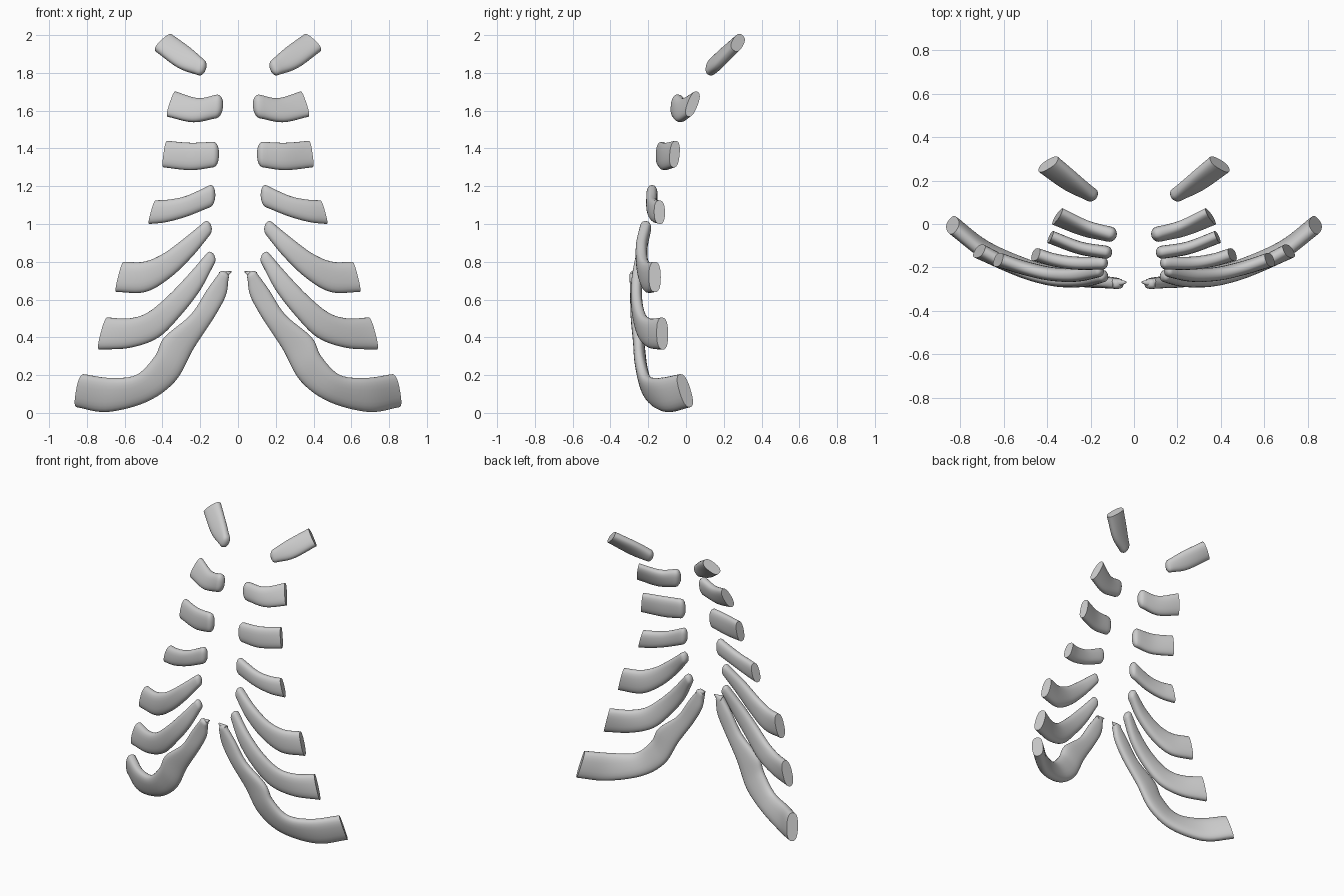
import bpy, bmesh, math
from mathutils import Vector

SIDES = 24        # points around each cross-section
STEPS = 6         # rings between neighbouring stations
SQUARENESS = 0.8  # below one gives a slightly boxy ellipse

default_cube = bpy.data.objects.get("Cube")
if default_cube:
    bpy.data.objects.remove(default_cube, do_unlink=True)

cartilage = bpy.data.materials.new("pale_grey_cartilage")
cartilage.use_nodes = True
grey = (0.6, 0.6, 0.6, 1)
cartilage.diffuse_color = grey
cartilage.node_tree.nodes["Principled BSDF"].inputs["Base Color"].default_value = grey


def spline(points, u):
    """Catmull-Rom position along a list of points, u from zero to one."""
    last = len(points) - 1
    i = min(int(u * last), last - 1)
    f = u * last - i
    b, c = points[i], points[i + 1]
    a = points[i - 1] if i > 0 else b * 2 - c
    d = points[i + 2] if i + 2 <= last else c * 2 - b
    return (b * 2 + (c - a) * f + (a * 2 - b * 5 + c * 4 - d) * f ** 2
            + (b * 3 - a - c * 3 + d) * f ** 3) / 2


def power(value):
    return math.copysign(abs(value) ** SQUARENESS, value)


def add_ring(bm, centre, up, side):
    ring = []
    for k in range(SIDES):
        angle = math.tau * k / SIDES
        ring.append(bm.verts.new(centre + up * power(math.cos(angle))
                                 + side * power(math.sin(angle))))
    return ring


def rib(name, stations, inner_thick, outer_thick, lean):
    """Sweep a flattened bar from its rounded inner end to its cut outer end.

    Each station holds the upper edge x, z, the lower edge x, z and the depth y.
    """
    centres, ups = [], []
    for i, (top_x, top_z, low_x, low_z, y) in enumerate(stations):
        u = i / (len(stations) - 1)
        rise = (top_z - low_z) / 2
        centres.append(Vector(((top_x + low_x) / 2, y, (top_z + low_z) / 2)))
        ups.append(Vector(((top_x - low_x) / 2, rise * lean * (0.3 + 0.7 * u), rise)))

    bm = bmesh.new()
    rings = []
    count = (len(stations) - 1) * STEPS
    for i in range(count + 1):
        u = i / count
        centre, up = spline(centres, u), spline(ups, u)
        ahead = spline(centres, min(u + 0.01, 1))
        behind = spline(centres, max(u - 0.01, 0))
        along = (ahead - behind).normalized()
        thick = inner_thick + (outer_thick - inner_thick) * u
        side = along.cross(up).normalized() * thick
        if i == 0:
            # rounded inner end
            for degrees in (80, 60, 40, 20):
                a = math.radians(degrees)
                rings.append(add_ring(bm, centre - along * thick * math.sin(a),
                                      up * math.cos(a), side * math.cos(a)))
        rings.append(add_ring(bm, centre, up, side))

    for first, second in zip(rings, rings[1:]):
        for k in range(SIDES):
            n = (k + 1) % SIDES
            bm.faces.new((first[k], first[n], second[n], second[k]))
    bm.faces.new(rings[0])
    bm.faces.new(rings[-1])
    bmesh.ops.recalc_face_normals(bm, faces=bm.faces[:])

    mesh = bpy.data.meshes.new(name)
    bm.to_mesh(mesh)
    bm.free()
    mesh.materials.append(cartilage)
    obj = bpy.data.objects.new(name, mesh)
    bpy.context.collection.objects.link(obj)

    # smooth body with a crisp rim at the cut end
    bpy.ops.object.select_all(action='DESELECT')
    obj.select_set(True)
    bpy.context.view_layer.objects.active = obj
    bpy.ops.object.shade_smooth_by_angle(angle=math.radians(45))

    # matching part on the other side
    mirror = obj.modifiers.new("other_side", 'MIRROR')
    mirror.use_mirror_merge = False
    return obj


# short upper bars
rib("first_rib_cartilage", [
    (.18, 1.87, .215, 1.79, .135),
    (.25, 1.93, .32, 1.83, .19),
    (.35, 2, .44, 1.92, .275)], .03, .032, .6)

rib("second_rib_cartilage", [
    (.11, 1.685, .115, 1.56, -.047),
    (.21, 1.665, .24, 1.54, -.02),
    (.33, 1.7, .375, 1.57, .035)], .034, .028, .4)

rib("third_rib_cartilage", [
    (.13, 1.435, .13, 1.3, -.13),
    (.25, 1.43, .25, 1.285, -.11),
    (.375, 1.44, .395, 1.3, -.06)], .03, .028, .1)

# middle bars, curving down and outward
rib("fourth_rib_cartilage", [
    (.15, 1.205, .145, 1.09, -.18),
    (.27, 1.15, .27, 1.04, -.18),
    (.36, 1.13, .38, 1.01, -.165),
    (.435, 1.125, .47, 1, -.14)], .03, .03, 0)

rib("fifth_rib_cartilage", [
    (.18, 1.01, .15, .94, -.215),
    (.29, .92, .24, .83, -.235),
    (.4, .84, .36, .715, -.23),
    (.5, .8, .49, .64, -.205),
    (.605, .8, .645, .64, -.165)], .03, .033, 0)

# long lower bars, touching where they meet
rib("sixth_rib_cartilage", [
    (.165, .845, .125, .79, -.24),
    (.26, .735, .2, .65, -.26),
    (.37, .62, .3, .52, -.26),
    (.48, .53, .42, .4, -.235),
    (.58, .5, .57, .345, -.19),
    (.69, .505, .735, .335, -.125)], .028, .034, 0)

rib("lower_margin_cartilage", [
    (.1, .74, .05, .71, -.275),
    (.165, .65, .065, .62, -.27),
    (.25, .52, .13, .5, -.265),
    (.39, .4, .235, .34, -.25),
    (.44, .3, .33, .17, -.235),
    (.54, .2, .48, .06, -.2),
    (.68, .185, .69, .005, -.12),
    (.82, .205, .85, .03, -.005)], .024, .038, -.3)

# small pointed tip at the top of the lower margin
rib("margin_tip", [
    (.04, .75, .04, .74, -.268),
    (.065, .75, .06, .715, -.27),
    (.1, .745, .085, .69, -.272)], .006, .022, 0)
